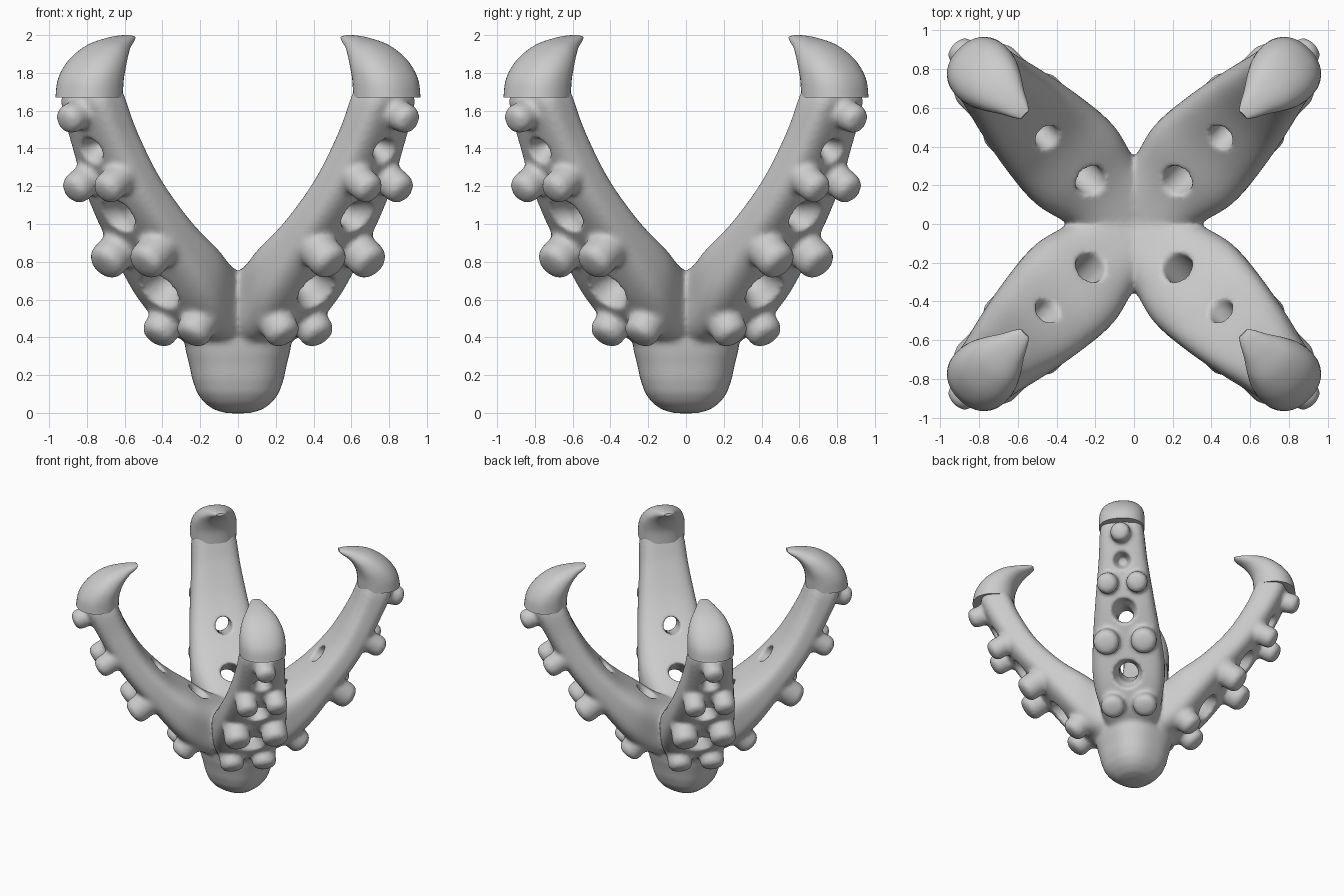
import bpy, bmesh, math
from mathutils import Vector, Matrix

if "Cube" in bpy.data.objects:
    bpy.data.objects.remove(bpy.data.objects["Cube"])

TURNS = [Matrix.Rotation(math.radians(45 + 90 * k), 4, 'Z') for k in range(4)]


def skin(bm, rings):
    """Join rings of points into a closed tube."""
    loops = [[bm.verts.new(p) for p in ring] for ring in rings]
    n = len(loops[0])
    for a, b in zip(loops, loops[1:]):
        for i in range(n):
            j = (i + 1) % n
            bm.faces.new((a[i], a[j], b[j], b[i]))
    bm.faces.new(loops[0][::-1])
    bm.faces.new(loops[-1])


def spline(keys, steps):
    """Catmull-Rom through tuples of numbers."""
    k = [keys[0]] + list(keys) + [keys[-1]]
    out = []
    for i in range(1, len(k) - 2):
        for s in range(steps):
            t = s / steps
            out.append([0.5 * (2 * b + (c - a) * t + (2 * a - 5 * b + 4 * c - d) * t * t
                               + (3 * b - a - 3 * c + d) * t ** 3)
                        for a, b, c, d in zip(*k[i - 1:i + 3])])
    return out + [list(keys[-1])]


def super_point(t, power):
    c, s = math.cos(t), math.sin(t)
    return (math.copysign(abs(c) ** (2 / power), c), math.copysign(abs(s) ** (2 / power), s))


def sweep(bm, keys, power, mat, sides=40):
    """Rounded sections from (inner r, inner z, outer r, outer z, half width)."""
    rings = []
    for ri, zi, ro, zo, w in spline(keys, 6):
        a, b = Vector((ri, 0, zi)), Vector((ro, 0, zo))
        ring = []
        for i in range(sides):
            u, v = super_point(2 * math.pi * (i + 0.5) / sides, power)
            ring.append(mat @ ((a + b) / 2 + (b - a) / 2 * u + Vector((0, w * v, 0))))
        rings.append(ring)
    skin(bm, rings)


def lathe(bm, profile, origin, axis, mat, sides=32, power=2):
    """Revolve (radius, height) pairs around an axis."""
    m = mat @ Matrix.Translation(origin) @ Vector(axis).to_track_quat('Z', 'Y').to_matrix().to_4x4()
    pts = [super_point(2 * math.pi * (i + 0.5) / sides, power) for i in range(sides)]
    skin(bm, [[m @ Vector((r * u, r * v, h)) for u, v in pts] for r, h in profile])


def finish(bm, name):
    bmesh.ops.recalc_face_normals(bm, faces=bm.faces)
    me = bpy.data.meshes.new(name)
    bm.to_mesh(me)
    bm.free()
    ob = bpy.data.objects.new(name, me)
    bpy.context.collection.objects.link(ob)
    return ob


ARM = [(-.06, .69, .0, .32, .20), (.19, .785, .31, .385, .24), (.37, .90, .52, .56, .285),
       (.56, 1.04, .74, .84, .268), (.75, 1.255, .95, 1.12, .23), (.89, 1.5, 1.105, 1.4, .192),
       (.955, 1.66, 1.21, 1.65, .172), (.985, 1.74, 1.15, 1.74, .14)]
HORN = [(.95, 1.67, 1.28, 1.67, .18), (.945, 1.76, 1.258, 1.77, .18),
        (.93, 1.82, 1.185, 1.87, .168), (.90, 1.88, 1.07, 1.95, .135),
        (.86, 1.925, .95, 1.987, .09), (.82, 1.955, .85, 2.0, .055),
        (.795, 1.98, .80, 1.997, .03)]
# studs: r, z, sideways offset, radius, outward direction
STUDS = [(.436, .455, .127, .095, (.66, 0, -.75)), (.80, .825, .148, .103, (.80, 0, -.60)),
         (1.057, 1.21, .117, .085, (.85, 0, -.53)), (1.223, 1.57, 0, .08, (.94, 0, -.34))]
# holes: r, z, radius, depth, outward direction
HOLES = [(.566, .66, .078, .42, (.79, 0, -.61)), (.88, 1.04, .066, .42, (.96, 0, -.26)),
         (1.09, 1.39, .04, .09, (.90, 0, -.43))]

# hub dome, arms and studs merged into one body
bm = bmesh.new()
lathe(bm, [(.02, -.003), (.07, 0), (.13, .018), (.18, .055), (.217, .105), (.243, .18),
           (.257, .25), (.275, .32), (.285, .38), (.26, .46), (.05, .58)],
      (0, 0, 0), (0, 0, 1), Matrix.Identity(4), 48, 2.5)
for mat in TURNS:
    sweep(bm, ARM, 3.3, mat)
    for r, z, off, rad, d in STUDS:
        for y in ([off, -off] if off else [0]):
            lathe(bm, [(rad, -.12), (rad, .035), (rad * .93, .06), (rad * .75, .078),
                       (rad * .4, .087), (.01, .089)], (r, y, z), d, mat)
body = finish(bm, "grabber_body")

# countersunk holes in the arms
bm = bmesh.new()
for mat in TURNS:
    for r, z, rad, depth, d in HOLES:
        lathe(bm, [(rad + .045, .12), (rad + .035, .01), (rad, -.07), (rad, -depth)],
              (r, 0, z), d, mat)
cutter = finish(bm, "hole_cutter")
cutter.hide_render = True
cutter.hide_viewport = True


def remesh(size):
    m = body.modifiers.new("Merge", 'REMESH')
    m.mode = 'VOXEL'
    m.voxel_size = size
    m.use_smooth_shade = True


remesh(.016)
cut = body.modifiers.new("Holes", 'BOOLEAN')
cut.operation = 'DIFFERENCE'
cut.object = cutter
remesh(.0145)
soft = body.modifiers.new("Soften", 'SMOOTH')
soft.factor = .5
soft.iterations = 5

# hooked tips
for i, mat in enumerate(TURNS):
    bm = bmesh.new()
    sweep(bm, HORN, 2.2, mat)
    tip = finish(bm, f"hooked_tip_{i + 1}")
    bpy.ops.object.select_all(action='DESELECT')
    tip.select_set(True)
    bpy.context.view_layer.objects.active = tip
    bpy.ops.object.shade_smooth_by_angle(angle=math.radians(45))
